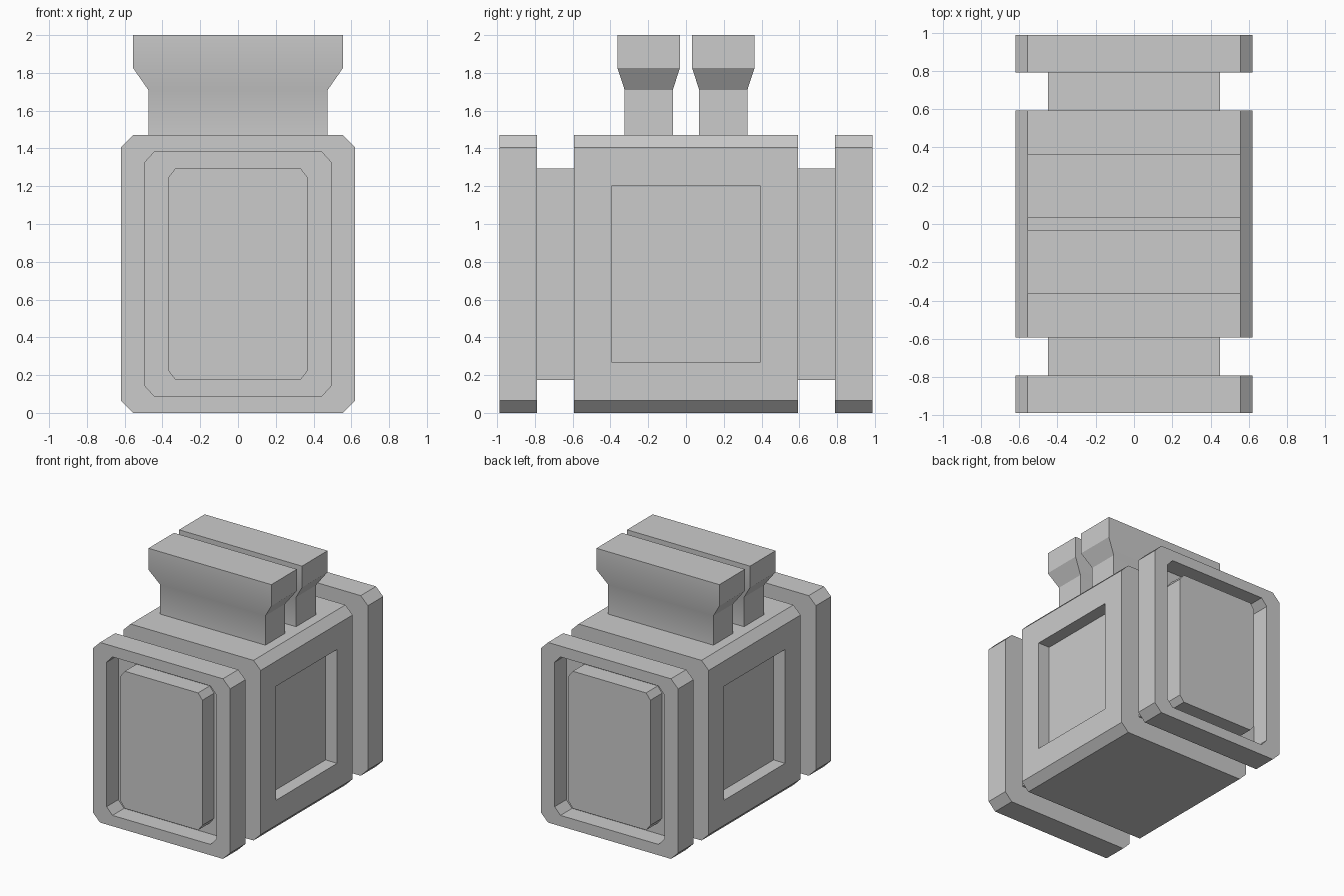
import bpy, bmesh
from math import radians
from mathutils import Vector

if "Cube" in bpy.data.objects:
    bpy.data.objects.remove(bpy.data.objects["Cube"])

MID_Z = 0.735  # middle height of the housing


def step(bm, face, move=(0, 0, 0), scale=(1, 1, 1)):
    """Extrude one face, then shift it and scale it about its centre."""
    new = bmesh.ops.extrude_discrete_faces(bm, faces=[face])["faces"][0]
    c = new.calc_center_median()
    for v in new.verts:
        d = v.co - c
        v.co = c + Vector(move) + Vector(d[i] * scale[i] for i in range(3))
    return new


def prism(outline, y0, y1):
    """Extrude an (x, z) outline along y."""
    bm = bmesh.new()
    face = bm.faces.new([bm.verts.new((x, y0, z)) for x, z in outline])
    top = bmesh.ops.extrude_face_region(bm, geom=[face])["geom"]
    for v in top:
        if isinstance(v, bmesh.types.BMVert):
            v.co.y = y1
    bmesh.ops.recalc_face_normals(bm, faces=bm.faces)
    bm.normal_update()
    return bm


def facing(bm, direction):
    return max(bm.faces, key=lambda f: f.normal.dot(Vector(direction)))


def finish(bm, name, smooth=False):
    bmesh.ops.recalc_face_normals(bm, faces=bm.faces)
    mesh = bpy.data.meshes.new(name)
    bm.to_mesh(mesh)
    bm.free()
    obj = bpy.data.objects.new(name, mesh)
    bpy.context.collection.objects.link(obj)
    if smooth:
        bpy.ops.object.select_all(action='DESELECT')
        obj.select_set(True)
        bpy.context.view_layer.objects.active = obj
        bpy.ops.object.shade_smooth_by_angle(angle=radians(30))


def rect(hx, z0, z1):
    return [(-hx, z0), (hx, z0), (hx, z1), (-hx, z1)]


def chamfered(hx, hz, c):
    return [(x, z + MID_Z) for x, z in (
        (-hx + c, -hz), (hx - c, -hz), (hx, -hz + c), (hx, hz - c),
        (hx - c, hz), (-hx + c, hz), (-hx, hz - c), (-hx, -hz + c))]


outer = chamfered(0.62, 0.735, 0.065)

# Central housing with a recessed panel on each side
bm = prism(outer, -0.593, 0.593)
for s in (-1, 1):
    f = step(bm, facing(bm, (s, 0, 0)), scale=(1, 0.664, 0.694))
    step(bm, f, move=(-s * 0.105, 0, 0))
finish(bm, "housing")

for s, side in ((-1, "front"), (1, "back")):
    # Neck between the housing and the end plate
    finish(prism(rect(0.45, 0.175, 1.295), s * 0.593, s * 0.79), side + "_neck")

    # End plate: sunken ring around a raised panel
    bm = prism(outer, s * 0.79, s * 0.987)
    f = step(bm, facing(bm, (0, s, 0)), scale=(0.798, 1, 0.88))
    f = step(bm, f, move=(0, -s * 0.15, 0))
    f = step(bm, f, scale=(0.37 / 0.495, 1, 0.56 / 0.647))
    step(bm, f, move=(0, s * 0.15, 0))
    finish(bm, side + "_end_plate")

    # Top rail: straight stem flaring into a wider head
    bm = prism(rect(0.475, 1.47, 1.71), s * 0.07, s * 0.325)
    f = step(bm, facing(bm, (0, 0, 1)), move=(0, 0, 0.115),
             scale=(0.555 / 0.475, 0.33 / 0.255, 1))
    step(bm, f, move=(0, 0, 0.175))
    finish(bm, side + "_top_rail", smooth=True)
